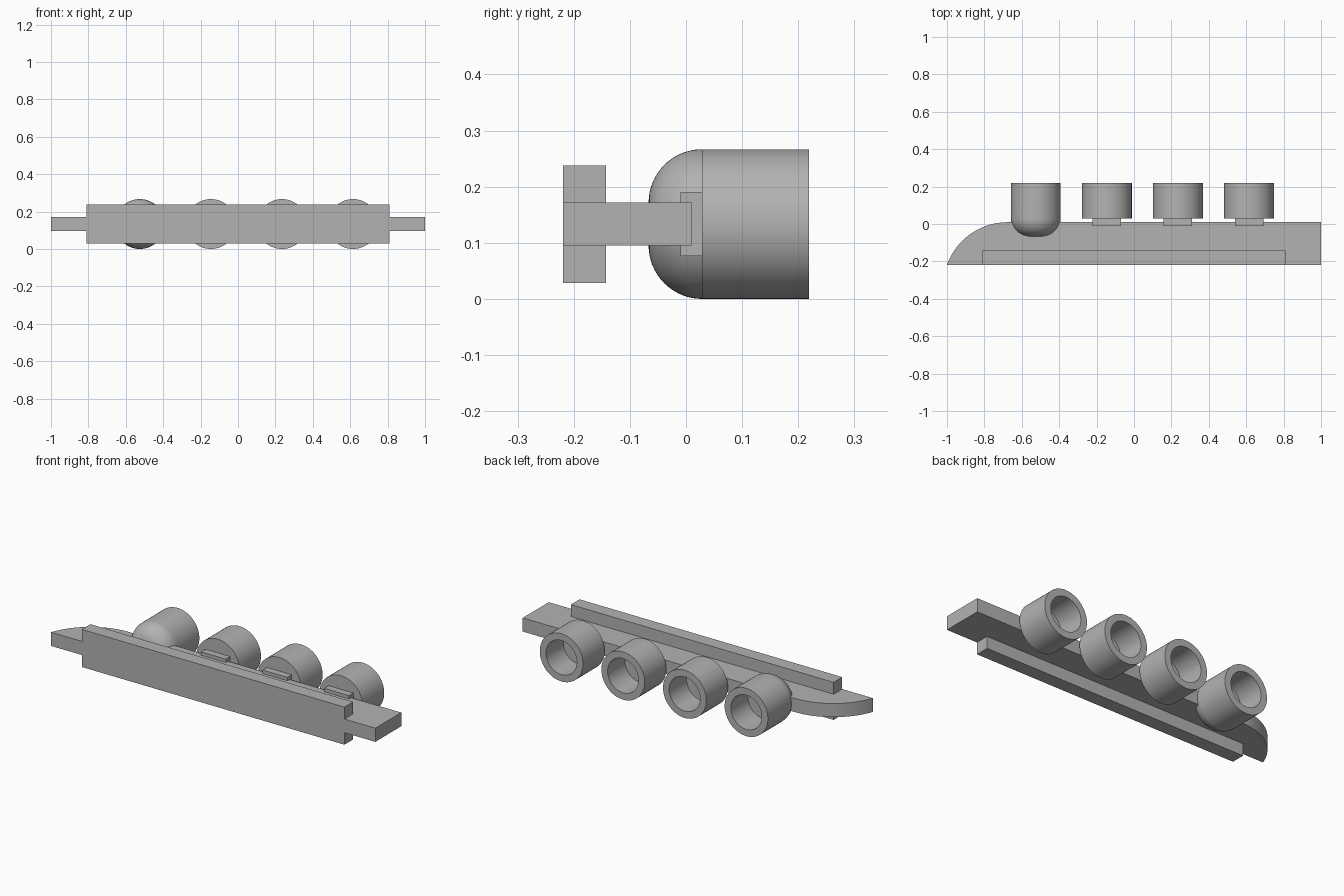
import bpy, bmesh, math

if "Cube" in bpy.data.objects:
    bpy.data.objects.remove(bpy.data.objects["Cube"], do_unlink=True)

U = 0.0381              # module that all sizes are multiples of
ZC = 3.5 * U            # height of the centre line
BACK = 5.75 * U
FRONT = -BACK

grey = bpy.data.materials.new("light_grey")
grey.use_nodes = True
colour = (0.45, 0.45, 0.45, 1)
grey.diffuse_color = colour
grey.node_tree.nodes["Principled BSDF"].inputs["Base Color"].default_value = colour


def finish(name, bm, smooth=False):
    bmesh.ops.recalc_face_normals(bm, faces=bm.faces)
    mesh = bpy.data.meshes.new(name)
    bm.to_mesh(mesh)
    bm.free()
    mesh.materials.append(grey)
    obj = bpy.data.objects.new(name, mesh)
    bpy.context.collection.objects.link(obj)
    if smooth:
        bpy.ops.object.select_all(action='DESELECT')
        obj.select_set(True)
        bpy.context.view_layer.objects.active = obj
        bpy.ops.object.shade_smooth_by_angle(angle=math.radians(30))
    return obj


def prism(name, outline, height):
    """Extrude an xy outline evenly about the centre line."""
    bm = bmesh.new()
    face = bm.faces.new([bm.verts.new((x, y, ZC - height / 2)) for x, y in outline])
    new = bmesh.ops.extrude_face_region(bm, geom=[face])["geom"]
    bmesh.ops.translate(bm, vec=(0, 0, height),
                        verts=[v for v in new if isinstance(v, bmesh.types.BMVert)])
    return finish(name, bm, True)


def block(name, x0, x1, y0, y1, height):
    return prism(name, [(x0, y0), (x1, y0), (x1, y1), (x0, y1)], height)


def lathe(name, x, profile):
    """Spin (radius, y) points about the y direction."""
    bm = bmesh.new()
    verts = [bm.verts.new((x + r, y, ZC)) for r, y in profile]
    edges = [bm.edges.new(pair) for pair in zip(verts, verts[1:])]
    bmesh.ops.spin(bm, geom=verts + edges, cent=(x, 0, ZC), axis=(0, 1, 0),
                   angle=math.tau, steps=64)
    bmesh.ops.remove_doubles(bm, verts=bm.verts, dist=1e-5)
    return finish(name, bm, True)


# Flat plate with one end swept back in an arc
plate_back = FRONT + 6 * U
radius = 9 * U
sweep = math.acos((radius - 6 * U) / radius)
arc_x = -1 + radius * math.sin(sweep)
arc = [(arc_x - radius * math.sin(sweep * i / 24),
        plate_back - radius + radius * math.cos(sweep * i / 24)) for i in range(25)]
prism("plate", [(1, FRONT), (1, plate_back)] + arc, 2 * U)

# Tall bar along the front edge
block("front_bar", -0.81, 0.81, FRONT, FRONT + 2 * U, 5.5 * U)

# Row of sockets: the first has a rounded base, the rest sit on small blocks
cup_base = BACK - 5 * U
bore = [(3.5 * U, BACK), (2.5 * U, BACK), (2.5 * U, BACK - 4 * U), (0, BACK - 4 * U)]
for i in range(4):
    x = -0.525 + 0.38 * i
    if i == 0:
        fillet = [(U + 2.5 * U * math.sin(a), cup_base - 2.5 * U * math.cos(a))
                  for a in (math.pi / 2 * k / 16 for k in range(17))]
        lathe("rounded_socket", x, [(0, cup_base - 2.5 * U)] + fillet + bore)
    else:
        lathe(f"socket_{i}", x, [(0, cup_base), (3.5 * U, cup_base)] + bore)
        block(f"socket_mount_{i}", x - 2 * U, x + 2 * U, cup_base - U, cup_base, 3 * U)
